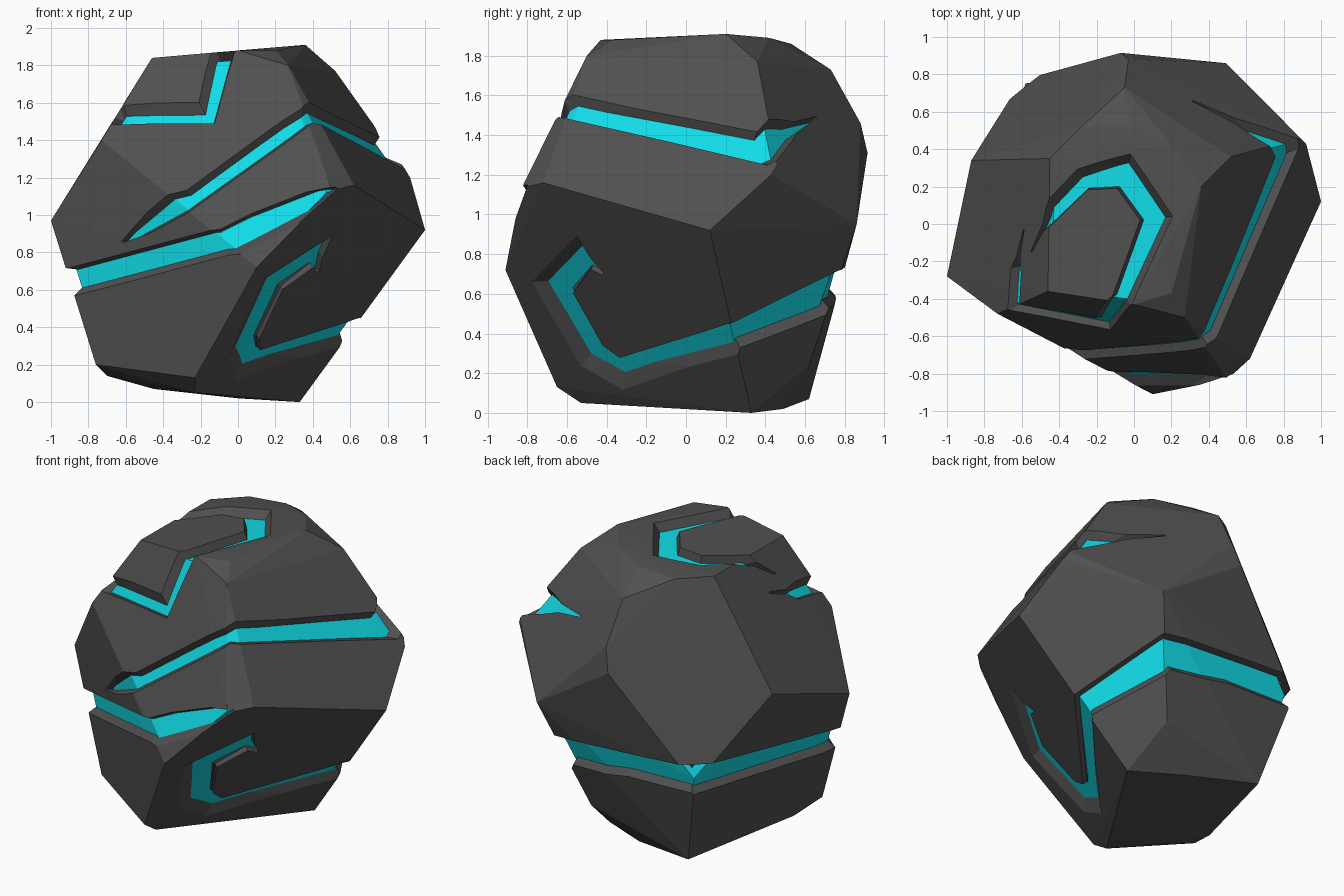
import bpy, bmesh
from mathutils import Vector
from mathutils.bvhtree import BVHTree

if "Cube" in bpy.data.objects:
    bpy.data.objects.remove(bpy.data.objects["Cube"])

CENTRE = Vector((0, 0, 0.95))
FLOOR = 0.945            # groove floor, as a scale of the rock

def material(name, rgb):
    m = bpy.data.materials.new(name)
    m.diffuse_color = (*rgb, 1)
    m.use_nodes = True
    m.node_tree.nodes["Principled BSDF"].inputs["Base Color"].default_value = m.diffuse_color
    return m

stone = material("dark stone", (0.08, 0.08, 0.08))
glow = material("glowing cyan", (0.006, 0.75, 0.84))

# Corners of the faceted boulder
LOWER = [(1, .12, .92), (.62, -.72, 1.16), (.5, -.83, 1.13), (.1, -.91, .72),
         (-.23, -.65, .13), (-.23, -.53, .05), (.33, .33, 0), (-.7, -.13, .14),
         (-.76, -.34, .2), (-.47, -.35, .09), (-.45, .62, .07), (0, .49, .02),
         (.26, .62, .24), (-.6, .77, .66), (.49, .86, .95)]
UPPER = [(-1, -.28, .97), (-.73, -.48, 1.4), (.38, -.63, 1.52), (.27, -.5, 1.8),
         (-.46, -.36, 1.84), (0, -.43, 1.88), (.2, -.37, 1.88), (.36, .2, 1.91),
         (.2, .42, 1.89), (.52, .36, 1.77), (.92, .43, 1.2), (.89, .46, 1.25),
         (-.05, .73, 1.73), (-.03, .88, 1.46), (-.07, .915, 1.31),
         (-.45, .35, 1.84), (-.28, .52, 1.84), (-.87, .34, 1.17), (-.02, .53, 1.86)]

def new_object(name, bm):
    me = bpy.data.meshes.new(name)
    bm.to_mesh(me)
    bm.free()
    ob = bpy.data.objects.new(name, me)
    bpy.context.collection.objects.link(ob)
    return ob

def hull(scale):
    bm = bmesh.new()
    for p in LOWER + UPPER:
        bm.verts.new(CENTRE + (Vector(p) - CENTRE) * scale)
    bmesh.ops.convex_hull(bm, input=bm.verts)
    bmesh.ops.delete(bm, geom=[v for v in bm.verts if not v.link_faces], context='VERTS')
    bmesh.ops.recalc_face_normals(bm, faces=bm.faces)
    return bm

bm = hull(1)
surface = BVHTree.FromBMesh(bm)
rock = new_object("boulder", bm)
bm = hull(FLOOR)
floor_tree = BVHTree.FromBMesh(bm)
core = new_object("groove_floor_helper", bm)

# Groove paths: (side looked at, two coordinates, width of the cyan strip)
LOW_GROOVE = [('f', .53, 1.145, .005), ('f', .1, .955, .10), ('f', -.08, .865, .10),
              ('f', -.895, .645, .10), ('b', -.585, .69, .14), ('b', -.1, .67, .13),
              ('b', .37, .62, .16), ('r', .235, .39, .10), ('r', -.33, .235, .07),
              ('r', -.45, .31, .09), ('r', -.63, .62, .10), ('r', -.51, .775, .08),
              ('r', -.42, .70, .01)]
HIGH_GROOVE = [('f', -.62, .855, .005), ('f', -.25, 1.09, .06), ('f', .37, 1.53, .05),
               ('r', .38, 1.345, .12), ('r', .5, 1.42, .08), ('r', .66, 1.49, .005)]
TOP_GROOVE = [('t', -.55, -.15, .005), ('t', -.45, .05, .05), ('t', -.27, .23, .06),
              ('t', -.06, .27, .11), ('t', .11, .03, .10), ('t', -.07, -.41, .06),
              ('f', -.155, 1.53, .05), ('f', -.64, 1.53, .05), ('t', -.635, -.25, .05),
              ('t', -.59, -.03, .005)]

def on_surface(side, a, b):
    start, way = {'f': ((a, -5, b), (0, 1, 0)), 'b': ((a, 5, b), (0, -1, 0)),
                  'r': ((5, a, b), (-1, 0, 0)), 't': ((a, b, 5), (0, 0, -1))}[side]
    hit = surface.ray_cast(Vector(start), Vector(way))[0]
    return hit if hit else surface.find_nearest(Vector(start) + Vector(way) * 5)[0]

def groove_cutter(name, path):
    pts = [on_surface(*p[:3]) for p in path]
    bm = bmesh.new()
    rings = []
    for i, p in enumerate(pts):
        out = p - CENTRE
        sides = [(pts[j + 1] - pts[j]).cross(out).normalized()
                 for j in (i - 1, i) if 0 <= j < len(pts) - 1]
        side = sum(sides, Vector()).normalized()
        mitre = 1 / max(0.55, side.dot(sides[0]))
        w = path[i][3]
        flare = min(0.05, w)          # lips are wider than the floor
        ring = []
        for s, sg in ((1.18, -1), (1.18, 1), (0.925, 1), (0.925, -1)):
            width = max(0.002, w + flare * (s - FLOOR) / (1 - FLOOR))
            ring.append(bm.verts.new(CENTRE + out * s + side * sg * mitre * width / 2))
        rings.append(ring)
    for r, q in zip(rings, rings[1:]):
        for k in range(4):
            bm.faces.new((r[k], r[(k + 1) % 4], q[(k + 1) % 4], q[k]))
    bm.faces.new(rings[0])
    bm.faces.new(rings[-1])
    bmesh.ops.triangulate(bm, faces=bm.faces)
    bmesh.ops.recalc_face_normals(bm, faces=bm.faces)
    return new_object(name, bm)

def add_boolean(other, operation):
    mod = rock.modifiers.new(other.name, 'BOOLEAN')
    mod.operation = operation
    mod.solver = 'EXACT'
    mod.use_self = operation == 'DIFFERENCE'
    mod.object = other

# Cut the grooves, then fill them back up to the floor level
helpers = [groove_cutter("low_groove_cutter", LOW_GROOVE),
           groove_cutter("high_groove_cutter", HIGH_GROOVE),
           groove_cutter("top_groove_cutter", TOP_GROOVE)]
for h in helpers:
    add_boolean(h, 'DIFFERENCE')
add_boolean(core, 'UNION')
bpy.context.view_layer.update()
deps = bpy.context.evaluated_depsgraph_get()
mesh = bpy.data.meshes.new_from_object(rock.evaluated_get(deps))
rock.modifiers.clear()
rock.data = mesh
for h in helpers + [core]:
    bpy.data.objects.remove(h)

# Faces lying on the floor level glow, everything else is stone
mesh.materials.clear()
mesh.materials.append(stone)
mesh.materials.append(glow)
for f in mesh.polygons:
    gaps = [floor_tree.find_nearest(mesh.vertices[v].co)[3] for v in f.vertices]
    f.material_index = 1 if max(gaps) < 0.004 else 0
    f.use_smooth = False
